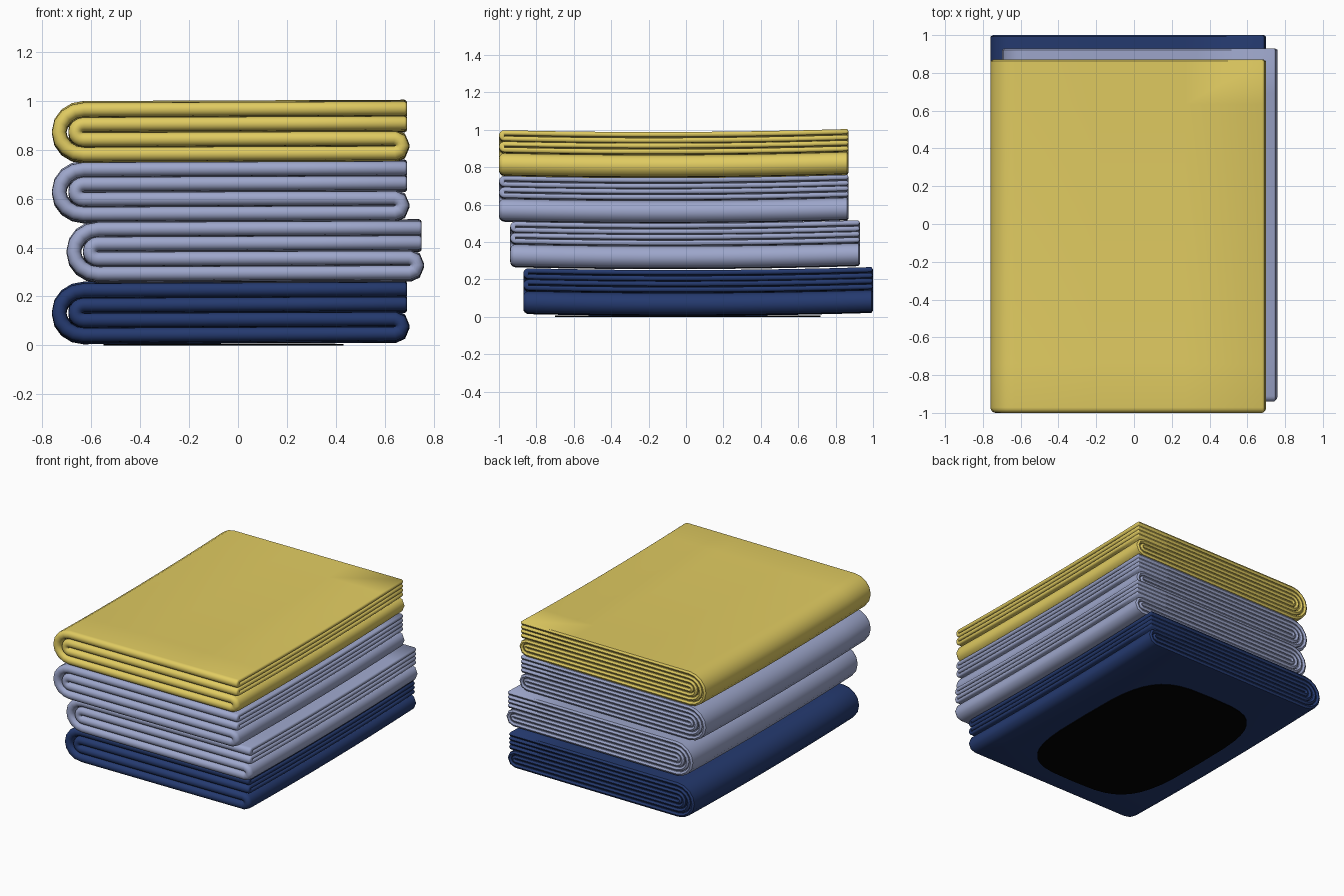
import bpy, bmesh, math
from mathutils import Vector

if "Cube" in bpy.data.objects:
    bpy.data.objects.remove(bpy.data.objects["Cube"])


def material(name, rgb):
    m = bpy.data.materials.new(name)
    m.diffuse_color = (*rgb, 1)
    m.use_nodes = True
    m.node_tree.nodes["Principled BSDF"].inputs["Base Color"].default_value = m.diffuse_color
    return m


NAVY = material("navy", (0.018, 0.042, 0.16))
LILAC = material("lilac blue", (0.34, 0.385, 0.60))
YELLOW = material("soft yellow", (0.75, 0.60, 0.12))
BLACK = material("black", (0.0, 0.0, 0.0))

HALF_Y = 0.935      # half depth of a towel
HALF_T = 0.029      # half thickness of one doubled layer
SLIT = 0.002        # half gap between the two sheets of a layer


def hairpin(d):
    """Closed (y, n) section of a doubled sheet, folded at the front, shrunk by d."""
    h, s = HALF_T - d, SLIT + d
    y0, y1 = -HALF_Y + d, HALF_Y - d
    ys = [y0 + h + (y1 - 0.008 - y0 - h) * i / 8 for i in range(9)]
    mid = (h + s) / 2
    upper = [(y, h) for y in reversed(ys)]
    fold = [(y0 + h - h * math.sin(math.pi * i / 8), h * math.cos(math.pi * i / 8))
            for i in range(1, 8)]
    lower = [(y, -h) for y in ys]
    inner_ys = list(reversed(ys))
    return (upper + fold + lower + [(y1, -mid)]
            + [(y, -s) for y in inner_ys]
            + [(y, s) for y in ys] + [(y1, mid)])


def arc(cx, cz, rx, rz, a0, a1, n):
    return [(cx + rx * math.cos(math.radians(a0 + (a1 - a0) * i / n)),
             cz + rz * math.sin(math.radians(a0 + (a1 - a0) * i / n)))
            for i in range(n + 1)]


def folded_path():
    """Centre line of the layers in x, z with the inset of the section at each point."""
    end, cx, cz = 0.72, -0.60, 0.121
    lip = [(0.0, 0.009), (0.003, 0.004), (0.010, 0.0)]
    pts = [(end - x, 0.212, d) for x, d in lip]
    body = [(0.3, 0.212), (-0.15, 0.212)]
    body += arc(cx, cz, 0.101, 0.091, 90, 270, 8)       # outer fold
    body += [(-0.15, 0.03), (0.3, 0.03)]
    body += arc(0.67, 0.06, 0.031, 0.030, -90, 90, 4)   # right hand fold
    body += [(0.3, 0.09), (-0.15, 0.09)]
    body += arc(cx, cz, 0.034, 0.031, 270, 90, 8)       # inner fold
    body += [(-0.15, 0.152), (0.3, 0.152)]
    pts += [(x, z, 0.0) for x, z in body]
    pts += [(end - x, 0.152, d) for x, d in reversed(lip)]
    return pts


def finish(name, bm, mat, loc):
    bmesh.ops.recalc_face_normals(bm, faces=bm.faces)
    me = bpy.data.meshes.new(name)
    bm.to_mesh(me)
    bm.free()
    me.materials.append(mat)
    ob = bpy.data.objects.new(name, me)
    ob.location = loc
    bpy.context.collection.objects.link(ob)
    bpy.ops.object.select_all(action='DESELECT')
    ob.select_set(True)
    bpy.context.view_layer.objects.active = ob
    bpy.ops.object.shade_smooth_by_angle(angle=math.radians(50))
    return ob


def towel(name, mat, x, y, z):
    bm = bmesh.new()
    path = folded_path()
    rings = []
    for i, (px, pz, d) in enumerate(path):
        a = Vector(path[max(i - 1, 0)][:2])
        b = Vector(path[min(i + 1, len(path) - 1)][:2])
        p = Vector((px, pz))
        # average the directions of the two neighbouring segments
        t = (p - a).normalized() + (b - p).normalized()
        t.normalize()
        nx, nz = t.y, -t.x
        ring = []
        for sy, sn in hairpin(d):
            sag = 0.013 * (sy / HALF_Y) ** 2 + 0.003 * sy / HALF_Y
            tilt = 0.004 * px
            ring.append(bm.verts.new((px + nx * sn, sy, pz + nz * sn + sag + tilt)))
        rings.append(ring)
    n = len(rings[0])
    for r0, r1 in zip(rings, rings[1:]):
        for j in range(n):
            k = (j + 1) % n
            bm.faces.new((r0[j], r0[k], r1[k], r1[j]))
    # close the two free ends of the cloth
    bm.faces.new(rings[0])
    bm.faces.new(list(reversed(rings[-1])))
    return finish(name, bm, mat, (x, y, z))


# stack of folded towels, bottom to top
towel("bottom_towel", NAVY, -0.03, 0.065, 0.006)
towel("lower_middle_towel", LILAC, 0.03, -0.005, 0.256)
towel("upper_middle_towel", LILAC, -0.03, -0.065, 0.500)
towel("top_towel", YELLOW, -0.03, -0.065, 0.744)

# dark rounded patch under the stack
bm = bmesh.new()
outline = []
for i in range(40):
    a = 2 * math.pi * i / 40
    c, s = math.cos(a), math.sin(a)
    outline.append(bm.verts.new((0.49 * math.copysign(abs(c) ** 0.55, c),
                                 0.71 * math.copysign(abs(s) ** 0.55, s), 0)))
face = bm.faces.new(outline)
top = bmesh.ops.extrude_face_region(bm, geom=[face])["geom"]
for v in top:
    if isinstance(v, bmesh.types.BMVert):
        v.co.z += 0.006
finish("underside_patch", bm, BLACK, (-0.06, 0.01, 0.0))
